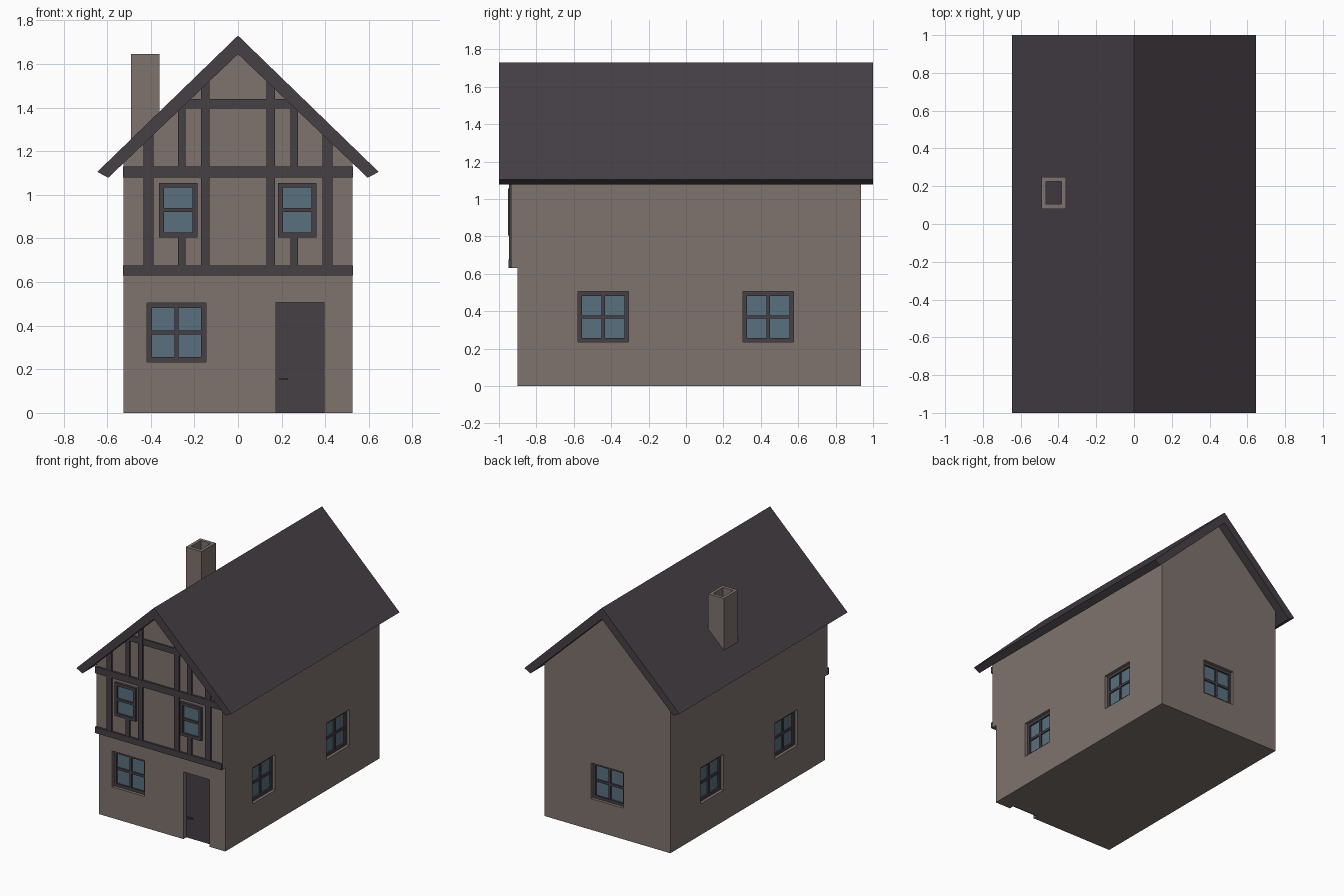
import bpy, bmesh
from math import pi
from mathutils import Matrix, Vector

if "Cube" in bpy.data.objects:
    bpy.data.objects.remove(bpy.data.objects["Cube"])


def material(name, rgb):
    m = bpy.data.materials.new(name)
    m.diffuse_color = (*rgb, 1)
    m.use_nodes = True
    m.node_tree.nodes["Principled BSDF"].inputs["Base Color"].default_value = m.diffuse_color
    return m


WALL = material("plaster", (0.21, 0.17, 0.155))
TRIM = material("dark_timber", (0.06, 0.05, 0.06))
GLASS = material("glass", (0.10, 0.16, 0.21))


def finish(name, bm, mat=None, matrix=None):
    bmesh.ops.recalc_face_normals(bm, faces=bm.faces)
    me = bpy.data.meshes.new(name)
    bm.to_mesh(me)
    bm.free()
    ob = bpy.data.objects.new(name, me)
    bpy.context.collection.objects.link(ob)
    if mat:
        me.materials.append(mat)
    if matrix:
        ob.matrix_world = matrix
    return ob


def boxes(name, items, mat=None, matrix=None):
    """One object made of boxes given as (x0, x1, y0, y1, z0, z1)."""
    bm = bmesh.new()
    for x0, x1, y0, y1, z0, z1 in items:
        c = Vector((x0 + x1, y0 + y1, z0 + z1)) / 2
        m = Matrix.Translation(c) @ Matrix.Diagonal((x1 - x0, y1 - y0, z1 - z0, 1))
        bmesh.ops.create_cube(bm, size=1, matrix=m)
    return finish(name, bm, mat, matrix)


def prism(name, profile, y0, y1, mat):
    """Extrude an xz outline along y."""
    bm = bmesh.new()
    f = bm.faces.new([bm.verts.new((x, y0, z)) for x, z in profile])
    new = bmesh.ops.extrude_face_region(bm, geom=[f])["geom"]
    bmesh.ops.translate(bm, vec=(0, y1 - y0, 0),
                        verts=[v for v in new if isinstance(v, bmesh.types.BMVert)])
    return finish(name, bm, mat)


def cut(ob, cutter):
    cutter.hide_render = True
    cutter.display_type = 'WIRE'
    mod = ob.modifiers.new("cut", 'BOOLEAN')
    mod.operation = 'DIFFERENCE'
    mod.solver = 'EXACT'
    mod.object = cutter


def under(x):
    """Height of the roof underside at x."""
    return 1.645 - 0.96 * abs(x)


W, FRONT, BACK, JETTY = 0.525, -0.90, 0.935, -0.935

# Walls with gables; the front ground floor is set back below the jetty
house = prism("walls", [(-W, 0), (W, 0), (W, under(W) + 0.02), (0, 1.665),
                        (-W, under(W) + 0.02)], JETTY, BACK, WALL)
cut(house, boxes("jetty_cutter", [(-1, 1, -1.2, FRONT, -0.5, 0.63)]))

# Roof
prism("roof", [(0, 1.73), (0.645, 1.105), (0.595, 1.078), (0, 1.645),
               (-0.595, 1.078), (-0.645, 1.105)], -1, 1, TRIM)


def window(name, matrix, w, h, front, glass_y, back, bar_v=True):
    """Framed window facing local -y, centred on its local origin."""
    a, b, t, s = w / 2, h / 2, 0.022, 0.009
    parts = [(-a, -a + t, front, back, -b, b), (a - t, a, front, back, -b, b),
             (-a + t, a - t, front, back, -b, -b + t),
             (-a + t, a - t, front, back, b - t, b),
             (-a + t, a - t, front + 0.003, back, -s, s)]
    if bar_v:
        parts.append((-s, s, front + 0.003, back, -b + t, b - t))
    boxes(name + "_frame", parts, TRIM, matrix)
    boxes(name + "_glass", [(-a + t, a - t, glass_y, back, -b + t, b - t)], GLASS, matrix)


# Recessed ground floor windows: name, x, y, turn
ground = [("front_window", -0.282, FRONT, 0), ("back_window", 0, BACK, pi)]
for side, sx in (("right", 1), ("left", -1)):
    for label, y in (("front", -0.442), ("rear", 0.44)):
        ground.append((f"{side}_{label}_window", sx * W, y, sx * pi / 2))
openings = []
for name, x, y, turn in ground:
    window(name, Matrix.Translation((x, y, 0.369)) @ Matrix.Rotation(turn, 4, 'Z'),
           0.27, 0.27, 0.022, 0.034, 0.04)
    hx, hy = (0.135, 0.04) if turn in (0, pi) else (0.04, 0.135)
    openings.append((x - hx, x + hx, y - hy, y + hy, 0.234, 0.504))

# Door in its recess, with a handle
openings.append((0.175, 0.395, -1.1, FRONT + 0.045, -0.1, 0.505))
cut(house, boxes("opening_cutter", openings))
boxes("door", [(0.175, 0.395, FRONT + 0.035, FRONT + 0.045, 0, 0.505)], TRIM)
boxes("door_handle", [(0.19, 0.23, FRONT + 0.022, FRONT + 0.035, 0.15, 0.159)], TRIM)

# Upper windows stand proud of the jetty
for name, x in (("upper_left_window", -0.274), ("upper_right_window", 0.272)):
    window(name, Matrix.Translation((x, JETTY, 0.93)), 0.176, 0.25,
           -0.018, -0.004, 0.005, bar_v=False)

# Horizontal beams
boxes("beams", [(-W - 0.002, W + 0.002, -0.95, JETTY + 0.005, 0.63, 0.675),
                (-W - 0.002, W + 0.002, -0.95, JETTY + 0.005, 1.08, 1.13),
                (-0.275, 0.275, -0.945, JETTY + 0.005, 1.395, 1.44)], TRIM)

# Posts, mirrored left and right and running up into the roof
posts = []
for x0, x1, spans in ((0.13, 0.17, [(0.675, None)]), (0.388, 0.433, [(0.675, None)]),
                      (0.24, 0.275, [(0.675, 0.81), (1.13, None)])):
    for z0, z1 in spans:
        top = z1 or under(x0) + 0.01
        posts += [(x0, x1, -0.947, JETTY + 0.005, z0, top),
                  (-x1, -x0, -0.947, JETTY + 0.005, z0, top)]
boxes("posts", posts, TRIM)

# Hollow chimney
chimney = boxes("chimney", [(-0.49, -0.36, 0.08, 0.25, 1.2, 1.645)], WALL)
cut(chimney, boxes("flue_cutter", [(-0.467, -0.383, 0.105, 0.225, 1.1, 1.8)]))
